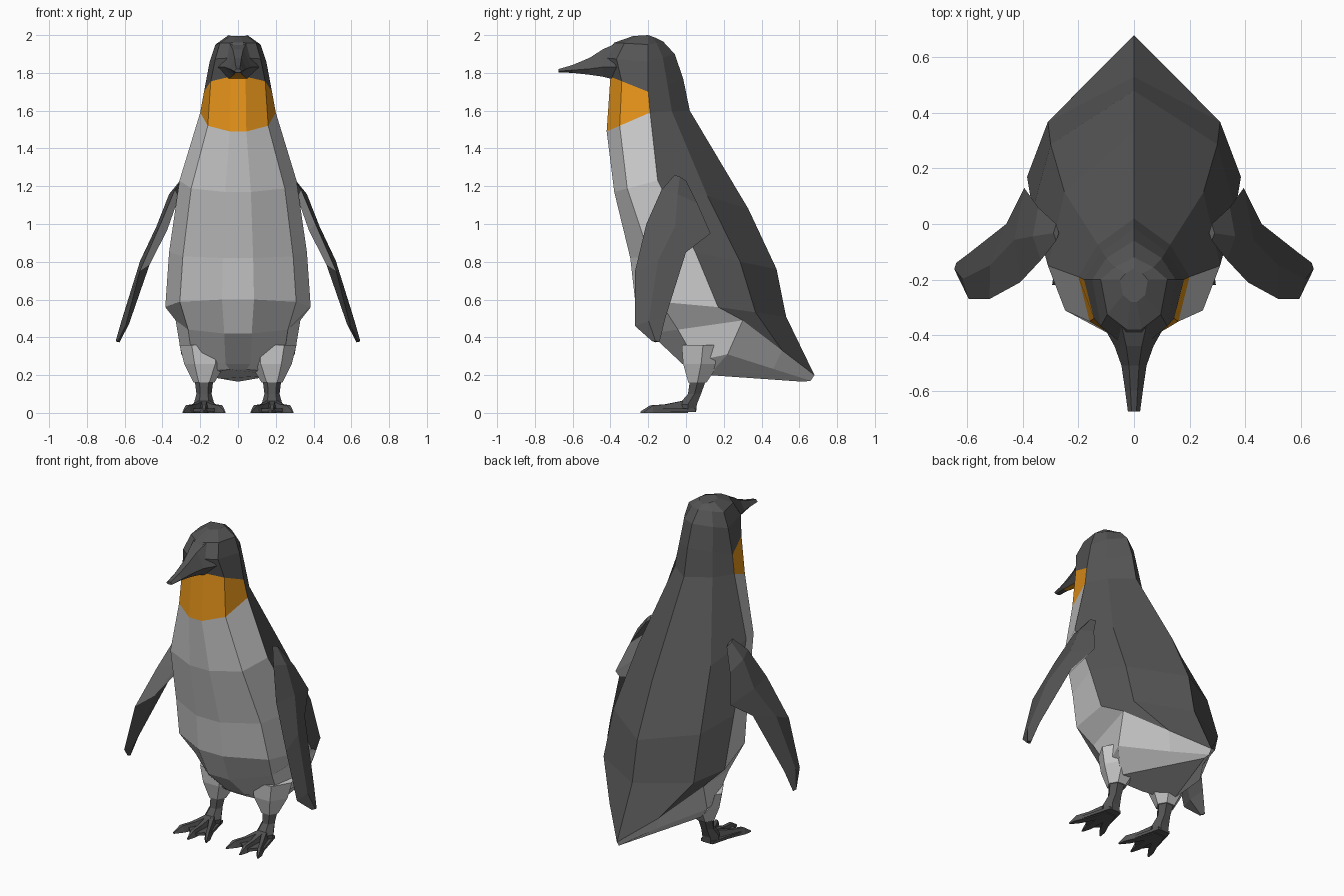
import bpy, math
from mathutils import Vector

if "Cube" in bpy.data.objects:
    bpy.data.objects.remove(bpy.data.objects["Cube"])


def material(name, rgb):
    m = bpy.data.materials.new(name)
    m.diffuse_color = (*rgb, 1)
    m.use_nodes = True
    m.node_tree.nodes["Principled BSDF"].inputs["Base Color"].default_value = m.diffuse_color
    return m


LIGHT, DARK, ORANGE = 0, 1, 2
MATS = [material("light_feathers", (0.8, 0.8, 0.8)),
        material("dark_feathers", (0.09, 0.09, 0.09)),
        material("orange_patch", (0.8, 0.3, 0.01))]


def make(name, verts, faces, colours, mirror=False):
    me = bpy.data.meshes.new(name)
    me.from_pydata(verts, [], faces)
    for m in MATS:
        me.materials.append(m)
    for p, c in zip(me.polygons, colours):
        p.material_index = c
    ob = bpy.data.objects.new(name, me)
    bpy.context.collection.objects.link(ob)
    import bmesh
    bm = bmesh.new()
    bm.from_mesh(me)
    bmesh.ops.recalc_face_normals(bm, faces=bm.faces)
    bm.to_mesh(me)
    bm.free()
    if mirror:
        ob.modifiers.new("mirror", 'MIRROR')
    return ob


def loft(name, rings, colour, mirror=False):
    """Skin a list of closed rings; colour(i, j) picks the material of each quad."""
    n = len(rings[0])
    verts = [p for r in rings for p in r]
    faces, cols = [], []
    for i in range(len(rings) - 1):
        for j in range(n):
            k = (j + 1) % n
            faces.append((i * n + j, i * n + k, (i + 1) * n + k, (i + 1) * n + j))
            cols.append(colour(i, j))
    faces += [tuple(range(n)), tuple(range(len(verts) - n, len(verts)))]
    cols += [colour(0, 0), colour(len(rings) - 2, 0)]
    return make(name, verts, faces, cols, mirror)


# Body and head: slanted rings (side x, back x, front yz, side yz, ridge yz)
sections = [
    (.20, .09, (0.02, .23), (0.12, .20), (.62, .165)),
    (.30, .12, (-.02, .26), (0.22, .31), (.66, .17)),
    (.33, .17, (-.19, .42), (0.30, .49), (.68, .20)),
    (.385, .31, (-.27, .60), (0.17, .56), (.53, .51)),
    (.365, .30, (-.295, .82), (.05, .85), (.48, .76)),
    (.31, .25, (-.38, 1.17), (-.15, 1.23), (.33, 1.08)),
    (.20, .13, (-.42, 1.49), (-.19, 1.59), (.02, 1.60)),
    (.18, .115, (-.40, 1.78), (-.20, 1.70), (-.015, 1.77)),
    (.15, .10, (-.44, 1.88), (-.20, 1.86), (-.06, 1.90)),
    (.12, .07, (-.38, 1.96), (-.20, 1.95), (-.12, 1.965)),
    (.05, .03, (-.28, 1.995), (-.20, 2.0), (-.16, 1.985)),
]
rings = []
for w, bx, f, s, b in sections:
    f, s, b = Vector(f), Vector(s), Vector(b)
    half = [(w * .22, *f), (w * .8, *f.lerp(s, .3)), (w, *s), (bx, *s.lerp(b, .55))]
    rings.append(half + [(0, *b)] + [(-x, y, z) for x, y, z in reversed(half)])


def body_colour(i, j):
    if i >= 7 or (i >= 2 and 2 <= j <= 5):
        return DARK
    return ORANGE if i == 6 else LIGHT


loft("body", rings, body_colour)

# Beak: tapering six-sided rings (y, half width, bottom z, top z)
beak = [(-.36, .115, 1.76, 1.96), (-.44, .07, 1.78, 1.925), (-.51, .045, 1.79, 1.88),
        (-.60, .032, 1.80, 1.842), (-.675, .022, 1.803, 1.82)]
loft("beak", [[(-w * .5, y, a), (w * .5, y, a), (w, y, a * .65 + b * .35),
               (w * .4, y, b), (-w * .4, y, b), (-w, y, a * .65 + b * .35)]
              for y, w, a, b in beak],
     lambda i, j: ORANGE if j == 0 and i < 3 else DARK)

# Flippers: diamond sections from leading edge to trailing edge
stations = [((.28, -.06, 1.26), (.28, .00, 1.23), .01),
            ((.335, -.13, 1.18), (.345, .06, 1.11), .025),
            ((.41, -.21, 1.00), (.395, .13, .95), .028),
            ((.52, -.27, .75), (.46, .00, .85), .025),
            ((.595, -.27, .46), (.60, -.11, .50), .02),
            ((.635, -.18, .38), (.64, -.14, .375), .01)]
flipper = []
for f, b, t in stations:
    f, b = Vector(f), Vector(b)
    off = Vector((t, 0, t * .4))
    flipper.append([f, f.lerp(b, .45) + off, b, f.lerp(b, .45) - off])
loft("flipper", flipper, lambda i, j: LIGHT if j >= 2 and i in (1, 2) else DARK, True)


# Thighs and shanks: short stacks of polygon rings (x, y, z, radius)
def column(name, rows, colour):
    loft(name, [[(x + r * math.cos(a * math.tau / 6), y + r * math.sin(a * math.tau / 6), z)
                 for a in range(6)] for x, y, z, r in rows],
         lambda i, j: colour, True)


column("thigh", [(.18, .09, .36, .13), (.175, .08, .26, .11), (.18, .06, .16, .055)], LIGHT)
column("shank", [(.18, .065, .18, .05), (.18, .045, .10, .04), (.18, .01, .045, .055),
                 (.18, .01, .005, .05)], DARK)

# Feet: thin web with three raised toes and pointed claws
web = [(.14, .05), (.22, .05), (.285, -.19), (.235, -.145), (.185, -.20),
       (.125, -.145), (.08, -.19)]
loft("foot_web", [[(x, y, z) for x, y in web] for z in (.005, .022)],
     lambda i, j: DARK, True)
for label, tx, ty in (("inner", .07, -.215), ("middle", .18, -.24), ("outer", .29, -.22)):
    heel, tip = Vector((.18, .01, 0)), Vector((tx, ty, 0))
    toe = []
    for t, w, h in ((0, .035, .07), (.5, .022, .045), (.8, .02, .04), (1, .005, .008)):
        c = heel.lerp(tip, t)
        toe.append([(c.x - w, c.y, 0), (c.x + w, c.y, 0),
                    (c.x + w * .5, c.y, h), (c.x - w * .5, c.y, h)])
    loft(label + "_toe", toe, lambda i, j: DARK, True)
